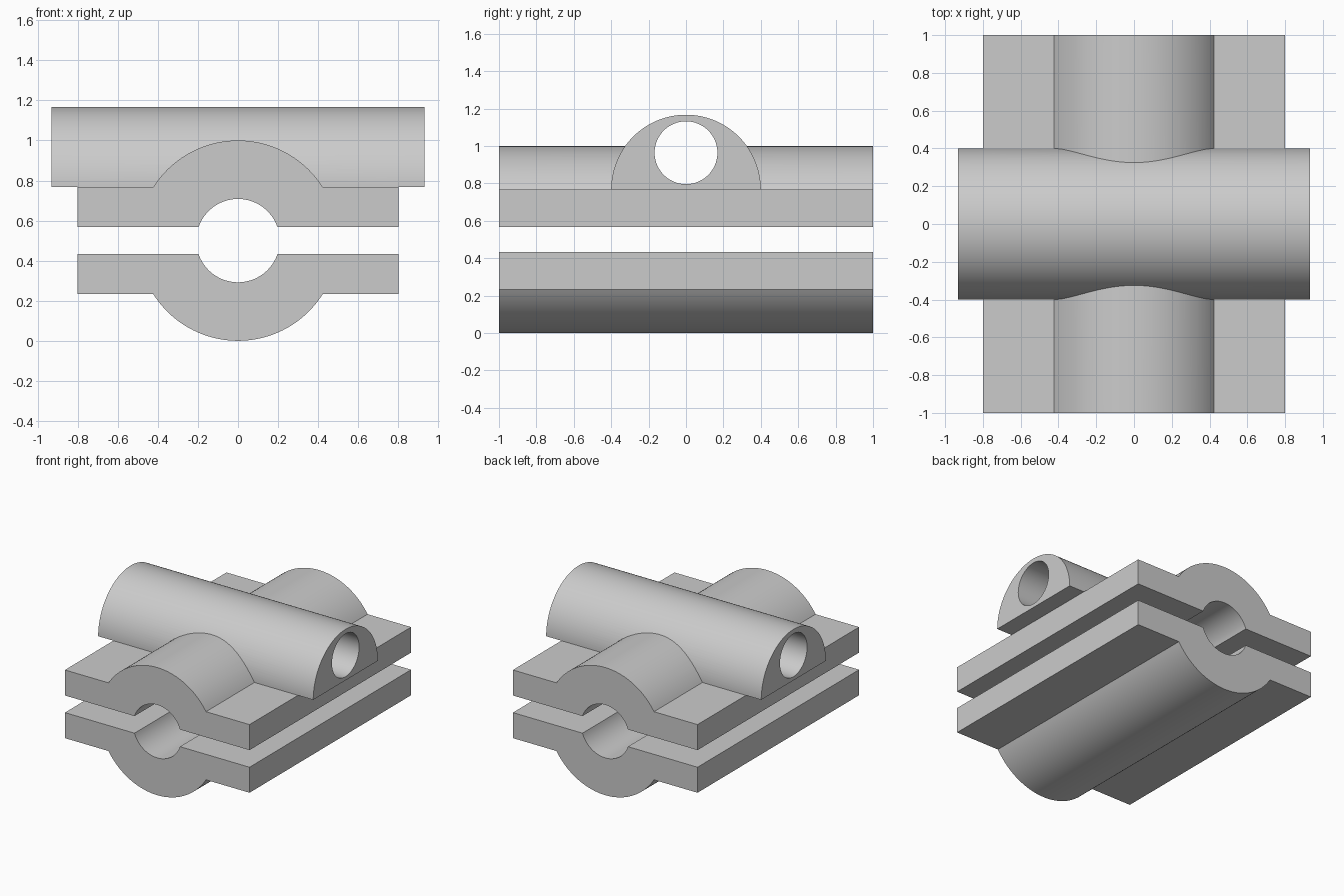
import bpy, bmesh
from math import asin, acos, pi, sin, cos, radians

cube = bpy.data.objects.get("Cube")
if cube:
    bpy.data.objects.remove(cube, do_unlink=True)

grey = bpy.data.materials.new("light_grey")
grey.use_nodes = True
colour = (0.6, 0.6, 0.6, 1)
grey.diffuse_color = colour
grey.node_tree.nodes["Principled BSDF"].inputs["Base Color"].default_value = colour

BODY_R, BORE_R, BODY_Z = 0.5, 0.208, 0.5      # main clamp cylinder
GAP, FLANGE_TOP, FLANGE_X = 0.067, 0.267, 0.8  # heights from the clamp axis
TUBE_R, TUBE_X = 0.4, 0.932
HOLE_R, HOLE_Z = 0.168, 0.964
TUBE_Z = BODY_Z + FLANGE_TOP


def arc(radius, start, end, steps, cz=0.0):
    return [(radius * cos(start + (end - start) * i / steps),
             cz + radius * sin(start + (end - start) * i / steps))
            for i in range(steps + 1)]


def extrude_profile(name, points, half, axis):
    """Extrude a (u, z) profile symmetrically along the x or y axis."""
    bm = bmesh.new()
    place = (lambda u, z: (u, -half, z)) if axis == 'y' else (lambda u, z: (-half, u, z))
    face = bm.faces.new([bm.verts.new(place(u, z)) for u, z in points])
    ext = bmesh.ops.extrude_face_region(bm, geom=[face])
    moved = [v for v in ext["geom"] if isinstance(v, bmesh.types.BMVert)]
    shift = (0, 2 * half, 0) if axis == 'y' else (2 * half, 0, 0)
    bmesh.ops.translate(bm, verts=moved, vec=shift)
    bmesh.ops.recalc_face_normals(bm, faces=bm.faces)
    mesh = bpy.data.meshes.new(name)
    bm.to_mesh(mesh)
    bm.free()
    mesh.materials.append(grey)
    obj = bpy.data.objects.new(name, mesh)
    bpy.context.collection.objects.link(obj)
    return obj


def boolean(target, other, operation):
    """Apply a boolean to the target and remove the helper."""
    bpy.context.view_layer.objects.active = target
    mod = target.modifiers.new("boolean", 'BOOLEAN')
    mod.operation, mod.object, mod.solver = operation, other, 'EXACT'
    bpy.ops.object.modifier_apply(modifier=mod.name)
    bpy.data.objects.remove(other, do_unlink=True)


def clamp_half(name, sign):
    """Flanged half shell around the bore; sign flips it above or below."""
    outer = asin(FLANGE_TOP / BODY_R)
    inner = asin(GAP / BORE_R)
    points = [(FLANGE_X, GAP), (FLANGE_X, FLANGE_TOP)]
    points += arc(BODY_R, outer, pi - outer, 48)
    points += [(-FLANGE_X, FLANGE_TOP), (-FLANGE_X, GAP)]
    points += arc(BORE_R, pi - inner, inner, 40)
    return extrude_profile(name, [(u, BODY_Z + sign * z) for u, z in points], 1.0, 'y')


# Two clamp halves
lower = clamp_half("lower_clamp", -1)
upper = clamp_half("upper_clamp", 1)

# Half-round cross tube joined to the upper clamp
tube = extrude_profile("cross_tube", arc(TUBE_R, 0, pi, 64, TUBE_Z), TUBE_X, 'x')
boolean(upper, tube, 'UNION')

# Through hole along the cross tube
hole = extrude_profile("cross_hole", arc(HOLE_R, 0, 2 * pi, 64, HOLE_Z)[:-1], 1.2, 'x')
boolean(upper, hole, 'DIFFERENCE')

# Smooth the curved walls, keep the corners sharp
for obj in (lower, upper):
    bpy.ops.object.select_all(action='DESELECT')
    obj.select_set(True)
    bpy.context.view_layer.objects.active = obj
    bpy.ops.object.shade_smooth_by_angle(angle=radians(25))
